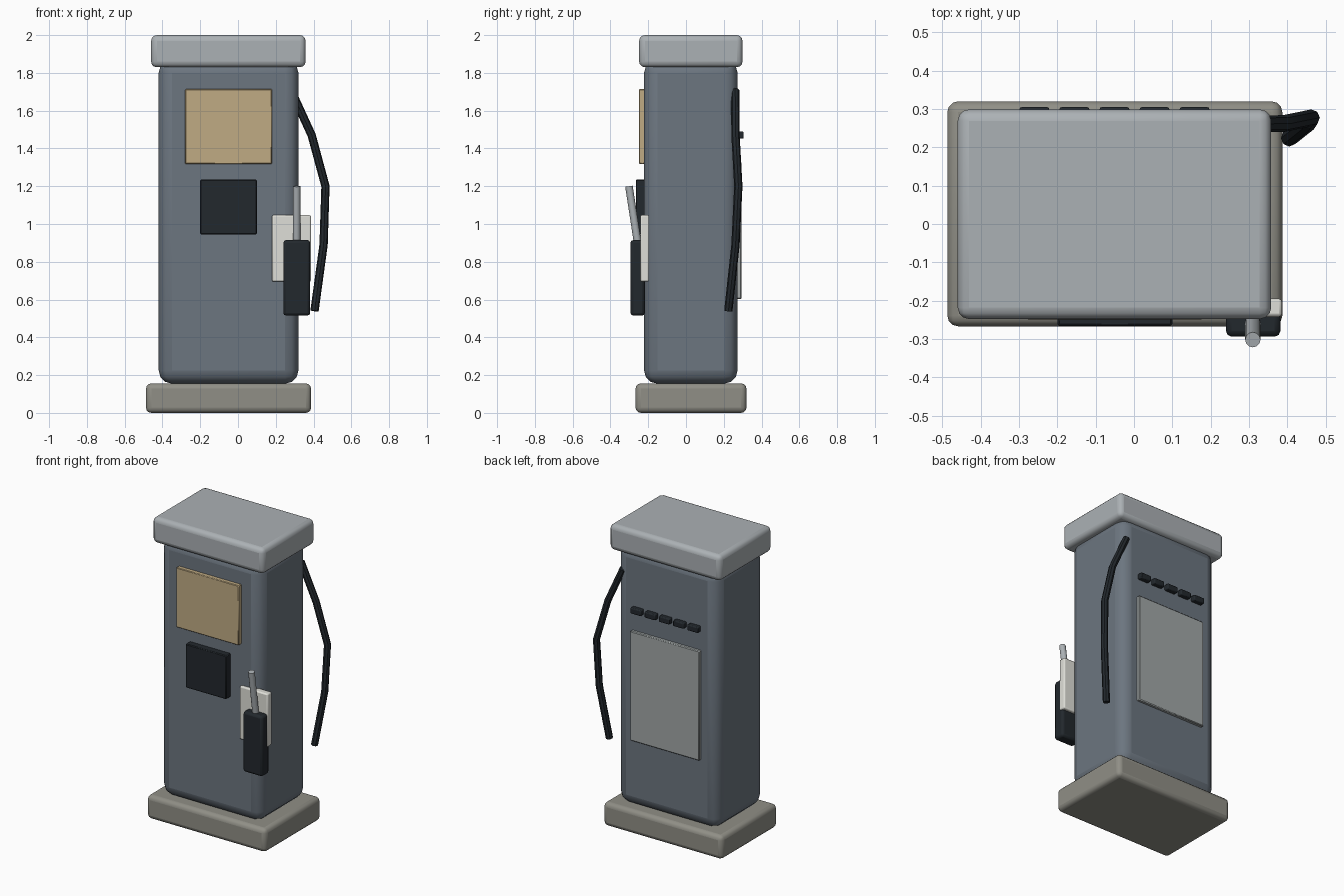
import bpy
from mathutils import Vector

if "Cube" in bpy.data.objects:
    bpy.data.objects.remove(bpy.data.objects["Cube"])


def material(name, rgb):
    m = bpy.data.materials.new(name)
    m.diffuse_color = (*rgb, 1)
    m.use_nodes = True
    m.node_tree.nodes["Principled BSDF"].inputs["Base Color"].default_value = m.diffuse_color
    return m


SLATE = material("slate", (0.15, 0.18, 0.215))
CAP = material("cap_grey", (0.41, 0.44, 0.46))
STONE = material("stone", (0.28, 0.275, 0.24))
TAN = material("tan", (0.53, 0.41, 0.23))
DARK = material("dark", (0.016, 0.021, 0.026))
WHITE = material("white", (0.74, 0.74, 0.69))
PANEL = material("panel_grey", (0.36, 0.39, 0.39))


def box(name, x, y, z, mat, bevel, segments=3):
    """Bevelled box from (min, max) ranges."""
    bpy.ops.mesh.primitive_cube_add(
        size=1, location=[(a + b) / 2 for a, b in (x, y, z)])
    o = bpy.context.object
    o.name = name
    o.scale = [b - a for a, b in (x, y, z)]
    bpy.ops.object.transform_apply(location=False, rotation=False, scale=True)
    o.data.materials.append(mat)
    m = o.modifiers.new("Bevel", "BEVEL")
    m.width, m.segments = bevel, segments
    bpy.ops.object.shade_smooth_by_angle()
    return o


# Plinth, cabinet and overhanging cap
box("base", (-0.487, 0.387), (-0.267, 0.32), (0, 0.156), STONE, 0.028)
box("body", (-0.42, 0.32), (-0.222, 0.273), (0.155, 1.87), SLATE, 0.07)
box("cap", (-0.46, 0.358), (-0.248, 0.299), (1.83, 2.0), CAP, 0.03)

# Front display and keypad
box("display", (-0.28, 0.18), (-0.249, -0.215), (1.318, 1.714), TAN, 0.004, 1)
box("keypad", (-0.2, 0.1), (-0.266, -0.215), (0.945, 1.235), DARK, 0.005, 1)

# Nozzle and its holder
box("nozzle_holder", (0.18, 0.386), (-0.242, -0.195), (0.695, 1.047), WHITE, 0.008, 2)
box("nozzle_grip", (0.24, 0.382), (-0.294, -0.217), (0.515, 0.915), DARK, 0.015, 2)
low, high = Vector((0.31, -0.25, 0.86)), Vector((0.31, -0.302, 1.2))
bpy.ops.mesh.primitive_cylinder_add(
    vertices=12, radius=0.02, depth=(high - low).length, location=(low + high) / 2)
spout = bpy.context.object
spout.name = "nozzle_spout"
spout.rotation_euler = (high - low).to_track_quat('Z', 'Y').to_euler()
spout.data.materials.append(CAP)
bpy.ops.object.shade_smooth_by_angle()

# Back service panel and row of vents
box("service_panel", (-0.303, 0.205), (0.265, 0.294), (0.603, 1.33), PANEL, 0.005, 1)
for i in range(5):
    cx = -0.26 + 0.1045 * i
    box(f"vent_{i + 1}", (cx - 0.039, cx + 0.039), (0.265, 0.305),
        (1.452, 1.49), DARK, 0.006, 2)

# Hose hanging from the right side
path = [(0.28, 0.26, 1.71), (0.39, 0.262, 1.47), (0.463, 0.277, 1.2),
        (0.453, 0.262, 0.89), (0.405, 0.224, 0.54)]
curve = bpy.data.curves.new("hose", "CURVE")
curve.dimensions = '3D'
curve.bevel_depth = 0.022
curve.bevel_resolution = 2
curve.use_fill_caps = True
spline = curve.splines.new('POLY')
spline.points.add(len(path) - 1)
for p, co in zip(spline.points, path):
    p.co = (*co, 1)
hose = bpy.data.objects.new("hose", curve)
bpy.context.collection.objects.link(hose)
curve.materials.append(DARK)
bpy.ops.object.select_all(action='DESELECT')
hose.select_set(True)
bpy.context.view_layer.objects.active = hose
bpy.ops.object.convert(target='MESH')
bpy.ops.object.shade_smooth_by_angle()
